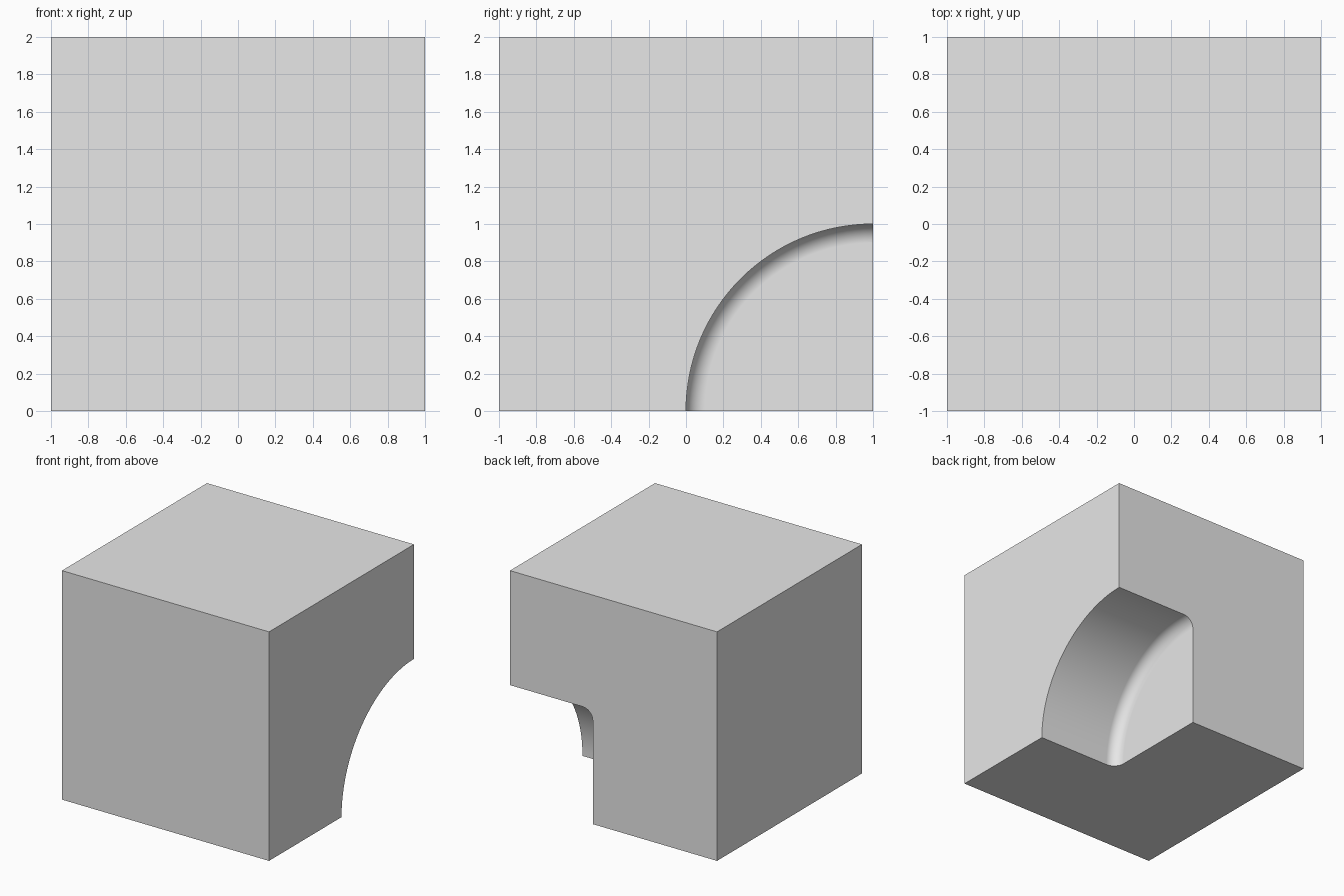
import bpy
import bmesh
import math
from mathutils import Matrix, Vector

cube = bpy.data.objects.get("Cube")
if cube:
    bpy.data.objects.remove(cube, do_unlink=True)

POCKET_RADIUS = 1.0
FLOOR_X = 0.2      # the pocket runs from the +x face to this depth
FILLET = 0.1
FILLET_STEPS = 12
STEPS = 128

grey = bpy.data.materials.new("light grey")
grey.use_nodes = True
colour = (0.8, 0.8, 0.8, 1)
grey.diffuse_color = colour
grey.node_tree.nodes["Principled BSDF"].inputs["Base Color"].default_value = colour


def make_object(name, bm):
    bmesh.ops.recalc_face_normals(bm, faces=bm.faces)
    mesh = bpy.data.meshes.new(name)
    bm.to_mesh(mesh)
    bm.free()
    mesh.materials.append(grey)
    obj = bpy.data.objects.new(name, mesh)
    bpy.context.collection.objects.link(obj)
    return obj


# Solid block
bm = bmesh.new()
bmesh.ops.create_cube(bm, size=2, matrix=Matrix.Translation((0, 0, 1)))
block = make_object("block", bm)

# Round cutter with a filleted inner end, turned about the lower back edge
profile = [(1.2, 0), (1.2, POCKET_RADIUS)]
for i in range(FILLET_STEPS + 1):
    a = math.pi / 2 * i / FILLET_STEPS
    profile.append((FLOOR_X + FILLET * (1 - math.sin(a)),
                    POCKET_RADIUS - FILLET * (1 - math.cos(a))))
profile.append((FLOOR_X, 0))

bm = bmesh.new()
points = [bm.verts.new((x, 1 - r, 0)) for x, r in profile]
edges = [bm.edges.new(pair) for pair in zip(points, points[1:])]
bmesh.ops.spin(bm, geom=points + edges, cent=(0, 1, 0), axis=(1, 0, 0),
               angle=math.tau, steps=STEPS, use_merge=True)
bmesh.ops.remove_doubles(bm, verts=bm.verts, dist=0.0001)
# Merge each flat end into one face
for end in (-1, 1):
    flat = [f for f in bm.faces if f.normal.cross(Vector((1, 0, 0))).length < 0.001
            and (f.calc_center_median().x - 0.7) * end > 0]
    bmesh.ops.dissolve_faces(bm, faces=flat, use_verts=False)
cutter = make_object("pocket_cutter", bm)
cutter.hide_render = True

# Cut the pocket
bpy.ops.object.select_all(action="DESELECT")
bpy.context.view_layer.objects.active = block
block.select_set(True)
cut = block.modifiers.new("pocket", "BOOLEAN")
cut.operation = "DIFFERENCE"
cut.solver = "EXACT"
cut.object = cutter
bpy.ops.object.modifier_apply(modifier=cut.name)
bpy.data.objects.remove(cutter, do_unlink=True)

# Smooth the curved wall and fillet, keeping block edges crisp
bpy.ops.object.shade_smooth_by_angle(angle=math.radians(30))
weighted = block.modifiers.new("flat faces stay flat", "WEIGHTED_NORMAL")
weighted.keep_sharp = True
